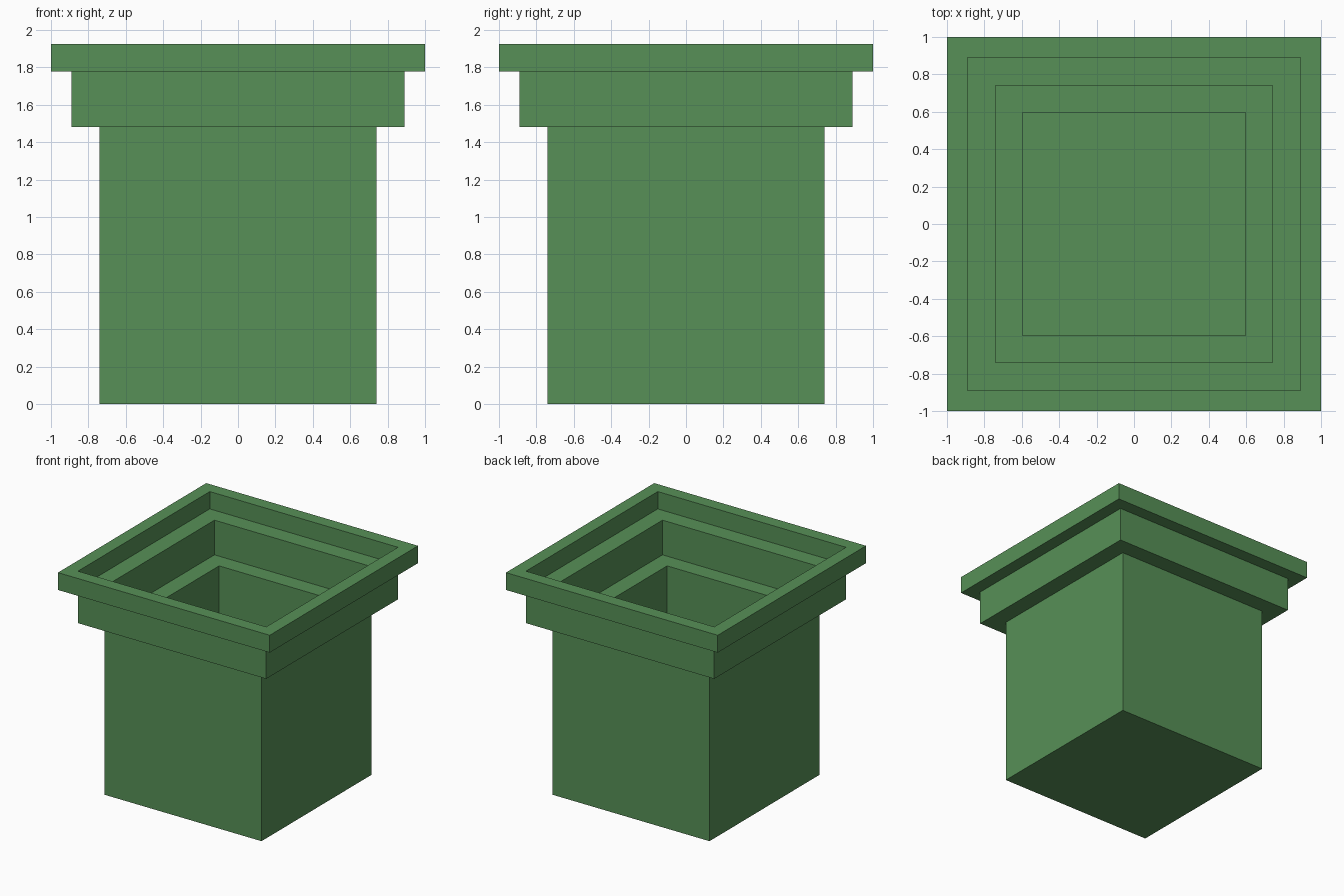
import bpy
import bmesh

cube = bpy.data.objects.get("Cube")
if cube:
    bpy.data.objects.remove(cube, do_unlink=True)

green = bpy.data.materials.new("leaf_green")
green.use_nodes = True
colour = (0.095, 0.28, 0.095, 1.0)
green.diffuse_color = colour
green.node_tree.nodes["Principled BSDF"].inputs["Base Color"].default_value = colour


def square_sweep(name, profile, closed):
    """Sweep a (half width, z) profile round a square; an open one is capped at both ends."""
    bm = bmesh.new()
    rings = [[bm.verts.new((sx * r, sy * r, z))
              for sx, sy in ((-1, -1), (1, -1), (1, 1), (-1, 1))]
             for r, z in profile]
    pairs = list(zip(rings, rings[1:]))
    if closed:
        pairs.append((rings[-1], rings[0]))
    else:
        bm.faces.new(rings[0][::-1])
        bm.faces.new(rings[-1])
    for lower, upper in pairs:
        for i in range(4):
            j = (i + 1) % 4
            bm.faces.new((lower[i], lower[j], upper[j], upper[i]))
    bmesh.ops.recalc_face_normals(bm, faces=bm.faces)
    mesh = bpy.data.meshes.new(name)
    bm.to_mesh(mesh)
    bm.free()
    mesh.materials.append(green)
    obj = bpy.data.objects.new(name, mesh)
    bpy.context.collection.objects.link(obj)
    return obj


def frame(name, inner, outer, bottom, top):
    return square_sweep(name, [(outer, bottom), (outer, top),
                               (inner, top), (inner, bottom)], True)


# Hollow body with a closed floor
square_sweep("pot_body", [(0.741, 0), (0.741, 1.482), (0.596, 1.482), (0.596, 0.148)], False)

# Stepped collar and rim, each one wall wider than the part below
frame("pot_collar", 0.741, 0.889, 1.482, 1.778)
frame("pot_rim", 0.889, 1.0, 1.778, 1.926)
